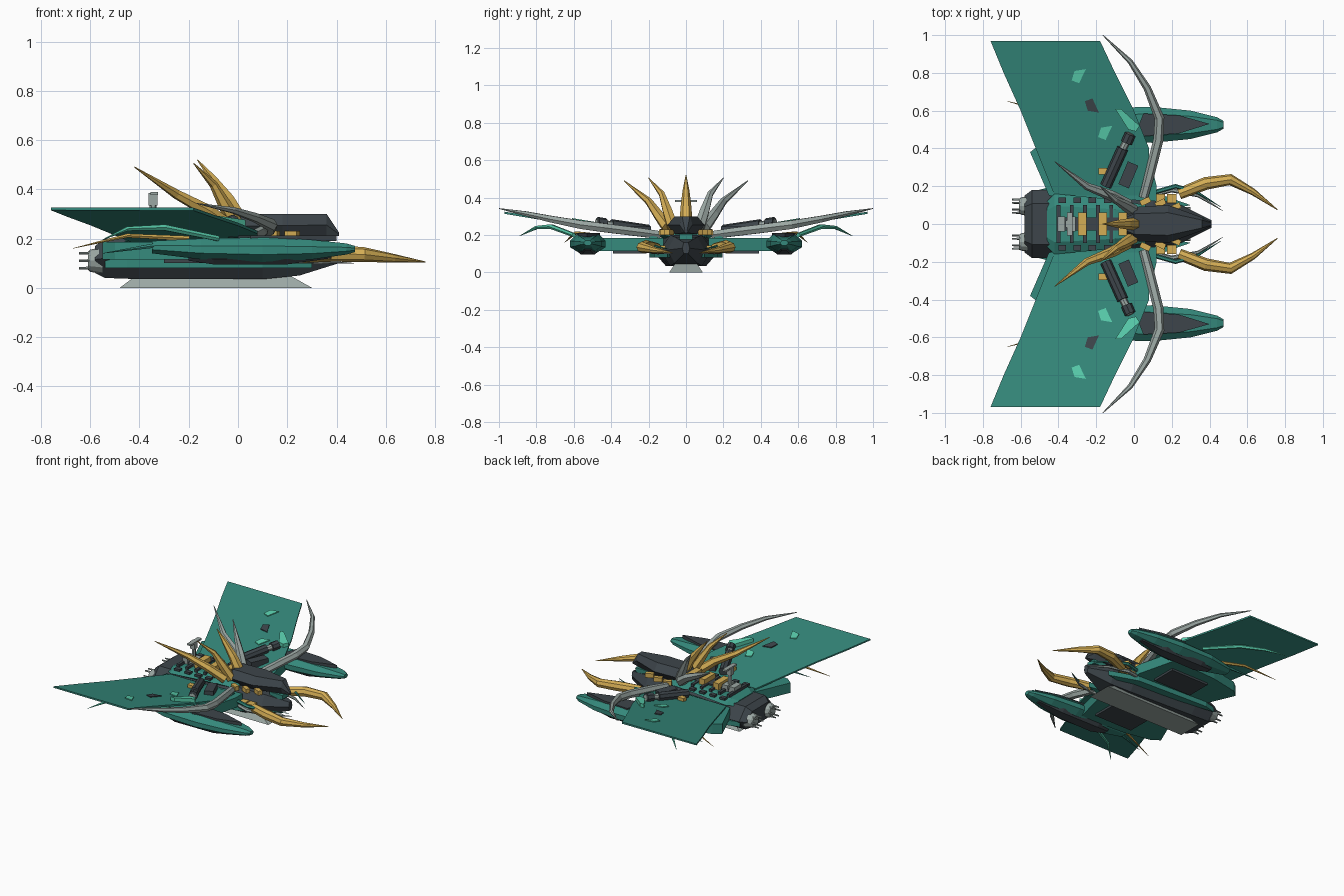
import bpy, bmesh, math
from mathutils import Vector

if "Cube" in bpy.data.objects:
    bpy.data.objects.remove(bpy.data.objects["Cube"])

def material(name, r, g, b):
    m = bpy.data.materials.new(name)
    m.use_nodes = True
    m.diffuse_color = (r, g, b, 1)
    m.node_tree.nodes["Principled BSDF"].inputs["Base Color"].default_value = (r, g, b, 1)
    return m

TEAL = material("teal", .035, .25, .2)
MINT = material("mint", .1, .62, .42)
GOLD = material("gold", .66, .42, .09)
DARK = material("charcoal", .047, .06, .07)
GREY = material("bone grey", .33, .39, .37)

def finish(bm, name, mat):
    bmesh.ops.recalc_face_normals(bm, faces=bm.faces)
    me = bpy.data.meshes.new(name)
    bm.to_mesh(me)
    bm.free()
    me.materials.append(mat)
    ob = bpy.data.objects.new(name, me)
    bpy.context.collection.objects.link(ob)
    return ob

def skin(name, rings, mat):
    """Join equal rings of points into a closed body."""
    bm = bmesh.new()
    vs = [[bm.verts.new(p) for p in r] for r in rings]
    n = len(vs[0])
    for a, b in zip(vs, vs[1:]):
        for i in range(n):
            j = (i + 1) % n
            bm.faces.new((a[i], a[j], b[j], b[i]))
    bm.faces.new(vs[0])
    bm.faces.new(vs[-1])
    return finish(bm, name, mat)

HEX = [(-.6, 0), (.6, 0), (1, .5), (.6, 1), (-.6, 1), (-1, .5)]
OCT = [(-.5, 0), (.5, 0), (1, .3), (1, .65), (.6, 1), (-.6, 1), (-1, .65), (-1, .3)]

def loft(name, sections, mat, y=0, profile=HEX):
    """Sections are x, half width, bottom, top."""
    skin(name, [[(x, y + u * w, lo + v * (hi - lo)) for u, v in profile]
                for x, w, lo, hi in sections], mat)

def tube(name, path, radii, mat, sides=6):
    pts = [Vector(p) for p in path]
    rings = []
    for i, p in enumerate(pts):
        d = pts[min(i + 1, len(pts) - 1)] - pts[max(i - 1, 0)]
        q = d.to_track_quat('Z', 'Y')
        rings.append([p + q @ Vector((math.cos(t), math.sin(t), 0)) * radii[i]
                      for t in (math.tau * k / sides for k in range(sides))])
    return skin(name, rings, mat)

def box(name, c, size, mat, yaw=0):
    bm = bmesh.new()
    bmesh.ops.create_cube(bm, size=1)
    bmesh.ops.scale(bm, vec=size, verts=bm.verts)
    ob = finish(bm, name, mat)
    ob.location = c
    ob.rotation_euler.z = yaw
    return ob

def slab(name, outline, lo, hi, mat):
    skin(name, [[(x, y, z) for x, y in outline] for z in (lo, hi)], mat)

def wing_z(y):
    return .165 + .165 * abs(y)

# Central hull, canopy, keel and deck
loft("hull", [(-.58, .15, .06, .17), (-.54, .18, .04, .2), (-.4, .18, .035, .2), (.1, .14, .035, .2),
              (.25, .1, .05, .19), (.41, .02, .1, .16)], DARK)
loft("canopy", [(-.04, .06, .2, .27), (.0, .09, .2, .3), (.18, .1, .205, .3), (.36, .035, .21, .3),
                (.41, .01, .21, .225)], DARK)
skin("keel", [[(-.42, .06, .045), (.22, .06, .045), (.22, -.06, .045), (-.42, -.06, .045)],
              [(-.48, .09, 0), (.3, .09, 0), (.3, -.09, 0), (-.48, -.09, 0)]], GREY)
loft("deck", [(-.46, .12, .17, .205), (-.42, .16, .17, .225), (-.1, .13, .17, .24), (.06, .1, .17, .22)], TEAL)
box("nose_intake", (.32, 0, .19), (.1, .07, .03), TEAL)

# Spine on the deck
box("spine_bed", (-.23, 0, .23), (.34, .07, .03), DARK)
for i in range(5):
    box("spine_rib", (-.4 + .07 * i, 0, .235), (.02, .2, .02), DARK)
for x in (-.275, -.165, -.06):
    box("spine_clamp", (x, 0, .255), (.045, .12, .045), GOLD)
for x in (-.385, -.33):
    box("spine_joint", (x, 0, .25), (.04, .08, .04), GREY)

# Periscope
tube("mast", [(-.345, 0, .24), (-.345, 0, .33), (-.345, 0, .385)], [.014, .014, .018], GREY)
box("mast_head", (-.345, 0, .36), (.035, .035, .05), GREY)
box("mast_bar", (-.34, 0, .382), (.03, .12, .012), GREY)

# Crest horns, gold on one flank and bone on the other
tube("centre_horn", [(.01, 0, .27), (-.04, 0, .36), (-.1, 0, .44), (-.165, 0, .52)],
     [.035, .028, .018, .002], GOLD)

for s in (1, -1):
    side = "left" if s > 0 else "right"
    horn = GREY if s > 0 else GOLD

    def P(*pts):
        return [(p[0], s * p[1], *p[2:]) for p in pts]

    tube(side + "_inner_horn", P((.0, .07, .24), (-.05, .1, .33), (-.1, .13, .42), (-.18, .2, .505)),
         [.032, .028, .017, .002], horn)
    tube(side + "_outer_horn", P((-.03, .1, .24), (-.12, .15, .31), (-.25, .2, .38), (-.42, .33, .49)),
         [.032, .028, .02, .002], horn)

    # Wing with a slight lift along its span
    stations = [(.15, .08, -.42), (.4, .08, -.52), (.6, 0, -.6), (.8, -.1, -.69), (.97, -.18, -.76)]
    skin(side + "_wing", [[(f, s * y, wing_z(y)), (b, s * y, wing_z(y)),
                           (b, s * y, wing_z(y) - .01), (f, s * y, wing_z(y) - .012)]
                          for y, f, b in stations], TEAL)

    # Under-wing pylon and hull flank panel
    slab(side + "_pylon", P((-.45, .15), (-.55, .38), (-.5, .42), (-.3, .46), (.05, .48), (.12, .2), (.12, .12)),
         .115, .185, TEAL)
    slab(side + "_flank_panel", P((-.54, .17), (-.45, .195), (.1, .17), (.3, .1), (.2, .08)), .08, .115, TEAL)
    box(side + "_pylon_underside", (-.15, s * .3, .11), (.3, .18, .02), DARK)

    # Nacelle
    loft(side + "_nacelle", [(-.35, .04, .14, .19), (-.15, .09, .115, .2), (.1, .095, .105, .205),
                             (.3, .075, .115, .195), (.44, .04, .135, .18), (.475, .02, .145, .17)],
         TEAL, s * .525, OCT)
    slab(side + "_nacelle_cover", P((.0, .46), (.05, .585), (.24, .575), (.4, .53), (.24, .48)), .19, .212, DARK)
    loft(side + "_nacelle_belly", [(-.2, .03, .11, .14), (-.1, .06, .095, .14), (.2, .055, .095, .14),
                                   (.38, .02, .12, .14)], DARK, s * .525)

    # Long spine sweeping over the leading edge
    tube(side + "_wing_spine", P((.05, .14, .2), (.08, .25, .215), (.13, .45, .24), (.135, .56, .255),
                                 (.07, .72, .285), (-.02, .86, .315), (-.165, 1, .342)),
         [.024, .026, .027, .026, .02, .014, .002], GREY)

    # Tusks and thin whiskers at the nose
    tube(side + "_tusk", P((.24, .16, .13), (.38, .215, .14), (.51, .235, .135), (.63, .17, .12), (.76, .075, .105)),
         [.03, .034, .03, .018, .002], GOLD, 8)
    tube(side + "_whisker", P((.08, .15, .12), (.2, .18, .11), (.34, .15, .105), (.47, .07, .1)),
         [.014, .013, .009, .001], GREY)
    tube(side + "_teal_whisker", P((.08, .16, .15), (.22, .2, .15), (.33, .17, .14), (.46, .09, .125)),
         [.012, .012, .008, .001], TEAL)

    # Spikes trailing under the wing
    tube(side + "_gold_spike", P((-.2, .5, .2), (-.45, .59, .212), (-.67, .65, .16)), [.012, .009, .001], GOLD)
    tube(side + "_mint_spike", P((-.08, .6, .2), (-.3, .72, .245), (-.45, .8, .24), (-.55, .89, .195)),
         [.012, .014, .01, .001], MINT)
    tube(side + "_teal_spike", P((-.1, .5, .18), (-.35, .56, .17), (-.55, .6, .14)), [.012, .01, .001], TEAL)

    # Gold studs beside the canopy
    for x, y in ((.06, .12), (.14, .11), (.22, .09)):
        box(side + "_stud", (x, s * y, .215), (.055, .03, .03), GOLD, s * .45)
    for x in (.14, .2):
        box(side + "_lower_stud", (x, s * .135, .135), (.05, .05, .02), GOLD)

    # Cannon and wing gear
    tube(side + "_cannon", P((-.15, .2, .225), (-.06, .4, .255)), [.03, .03], DARK, 8)
    tube(side + "_cannon_barrel", P((-.11, .29, .24), (-.02, .48, .265)), [.02, .02], GREY, 8)
    tube(side + "_cannon_muzzle", P((-.04, .43, .26), (-.02, .475, .267)), [.03, .03], DARK, 8)
    box(side + "_gear_box", (-.03, s * .26, .225), (.06, .13, .04), DARK, -s * .4)
    box(side + "_gold_box", (-.165, s * .28, .22), (.045, .035, .03), GOLD)
    for i in range(4):
        box(side + "_deck_vent", (-.38 + .08 * i, s * .125, .225), (.04, .03, .015), DARK)

    # Loose shards on the wing
    shard = [(-.04, -.02), (.0, -.035), (.025, .02), (.035, .04), (-.025, .03)]
    for x, y, k, m in ((-.29, .78, 1, MINT), (-.22, .63, -1, DARK), (-.15, .48, 1, MINT)):
        ring = [(x + u, s * (y + k * v)) for u, v in shard]
        skin(side + "_shard", [[(a, b, wing_z(b) + h) for a, b in ring] for h in (-.002, .006)], m)
    skin(side + "_large_shard", [[(a, s * b, wing_z(b) + h) for a, b in
         ((-.1, .61), (-.07, .61), (.03, .52), (.01, .49), (-.03, .5))] for h in (0, .025)], MINT)

    # Engine nozzles with prongs
    tube(side + "_engine", P((-.55, .095, .11), (-.6, .095, .11), (-.61, .095, .11)), [.055, .045, .035], GREY, 12)
    for k in range(6):
        t = math.tau * k / 6
        y, z = s * .095 + .035 * math.cos(t), .11 + .035 * math.sin(t)
        tube(side + "_engine_prong", [(-.59, y, z), (-.645, y, z)], [.007, .005], GREY, 5)
